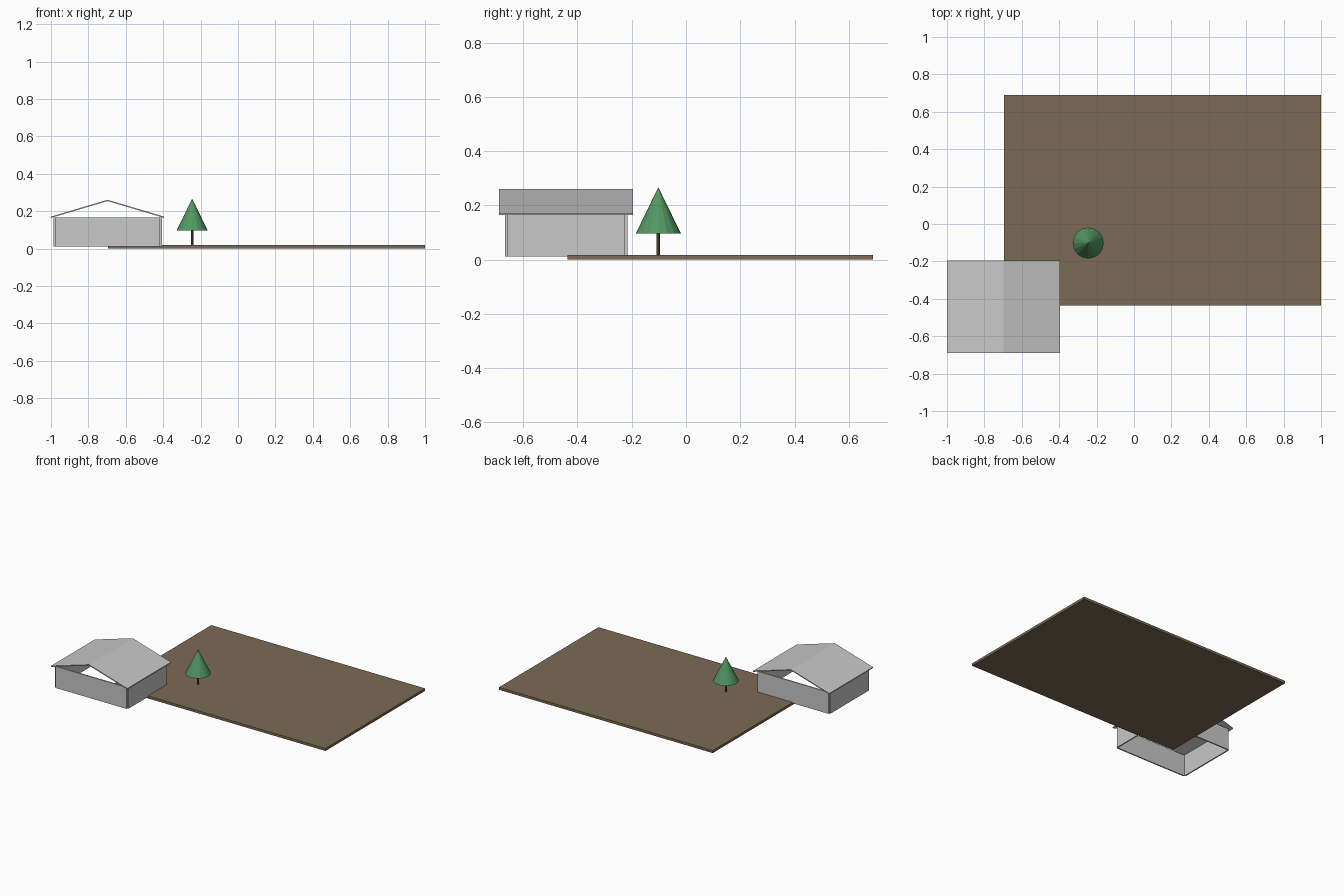
import bpy
import bmesh
import math

if "Cube" in bpy.data.objects:
    bpy.data.objects.remove(bpy.data.objects["Cube"])


def material(name, rgb):
    m = bpy.data.materials.new(name)
    m.diffuse_color = (*rgb, 1)
    m.use_nodes = True
    m.node_tree.nodes["Principled BSDF"].inputs["Base Color"].default_value = m.diffuse_color
    return m


GREY = material("pale grey", (0.58, 0.58, 0.58))
SOIL = material("earth brown", (0.20, 0.145, 0.09))
LEAF = material("leaf green", (0.085, 0.31, 0.12))
BARK = material("bark brown", (0.14, 0.085, 0.045))


def finish(name, bm, mat):
    bmesh.ops.recalc_face_normals(bm, faces=bm.faces)
    mesh = bpy.data.meshes.new(name)
    bm.to_mesh(mesh)
    bm.free()
    mesh.materials.append(mat)
    obj = bpy.data.objects.new(name, mesh)
    bpy.context.collection.objects.link(obj)
    return obj


def box(name, lo, hi, mat):
    bm = bmesh.new()
    bmesh.ops.create_cube(bm, size=1)
    for v in bm.verts:
        v.co = [(a + b) / 2 + c * (b - a) for a, b, c in zip(lo, hi, v.co)]
    return finish(name, bm, mat)


def cone(name, x, y, z0, z1, r0, r1, sides, mat):
    bm = bmesh.new()
    bmesh.ops.create_cone(bm, cap_ends=True, segments=sides, radius1=r0,
                          radius2=r1, depth=z1 - z0)
    bmesh.ops.translate(bm, verts=bm.verts, vec=(x, y, (z0 + z1) / 2))
    bmesh.ops.remove_doubles(bm, verts=bm.verts, dist=1e-5)
    return finish(name, bm, mat)


# Plot of land
box("ground_slab", (-0.695, -0.437, 0), (1.0, 0.69, 0.018), SOIL)

# House: four thin wall panels with open notched corners
CX, CY = -0.6975, -0.442
HX, HY, T = 0.281, 0.217, 0.009
Z0, Z1 = 0.011, 0.165
for label, s in (("front", -1), ("back", 1)):
    y = sorted((CY + s * HY, CY + s * (HY + T)))
    box(label + "_wall", (CX - HX, y[0], Z0), (CX + HX, y[1], Z1), GREY)
for label, s in (("left", -1), ("right", 1)):
    x = sorted((CX + s * HX, CX + s * (HX + T)))
    box(label + "_wall", (x[0], CY - HY, Z0), (x[1], CY + HY, Z1), GREY)

# Gable roof: two thin sloping panels, open at the ends
RX, RY, EAVE, RIDGE, RT = 0.3025, 0.2475, 0.171, 0.261, 0.007
for label, s in (("left", -1), ("right", 1)):
    bm = bmesh.new()
    profile = [(0, RIDGE), (s * RX, EAVE), (s * RX, EAVE - RT), (0, RIDGE - RT)]
    face = bm.faces.new([bm.verts.new((CX + x, CY - RY, z)) for x, z in profile])
    ext = bmesh.ops.extrude_face_region(bm, geom=[face], use_keep_orig=True)
    new = [g for g in ext["geom"] if isinstance(g, bmesh.types.BMVert)]
    bmesh.ops.translate(bm, verts=new, vec=(0, 2 * RY, 0))
    finish(label + "_roof_panel", bm, GREY)

# Tree
cone("tree_trunk", -0.245, -0.102, 0.018, 0.097, 0.006, 0.006, 8, BARK)
cone("tree_crown", -0.245, -0.102, 0.097, 0.267, 0.083, 0, 16, LEAF)
